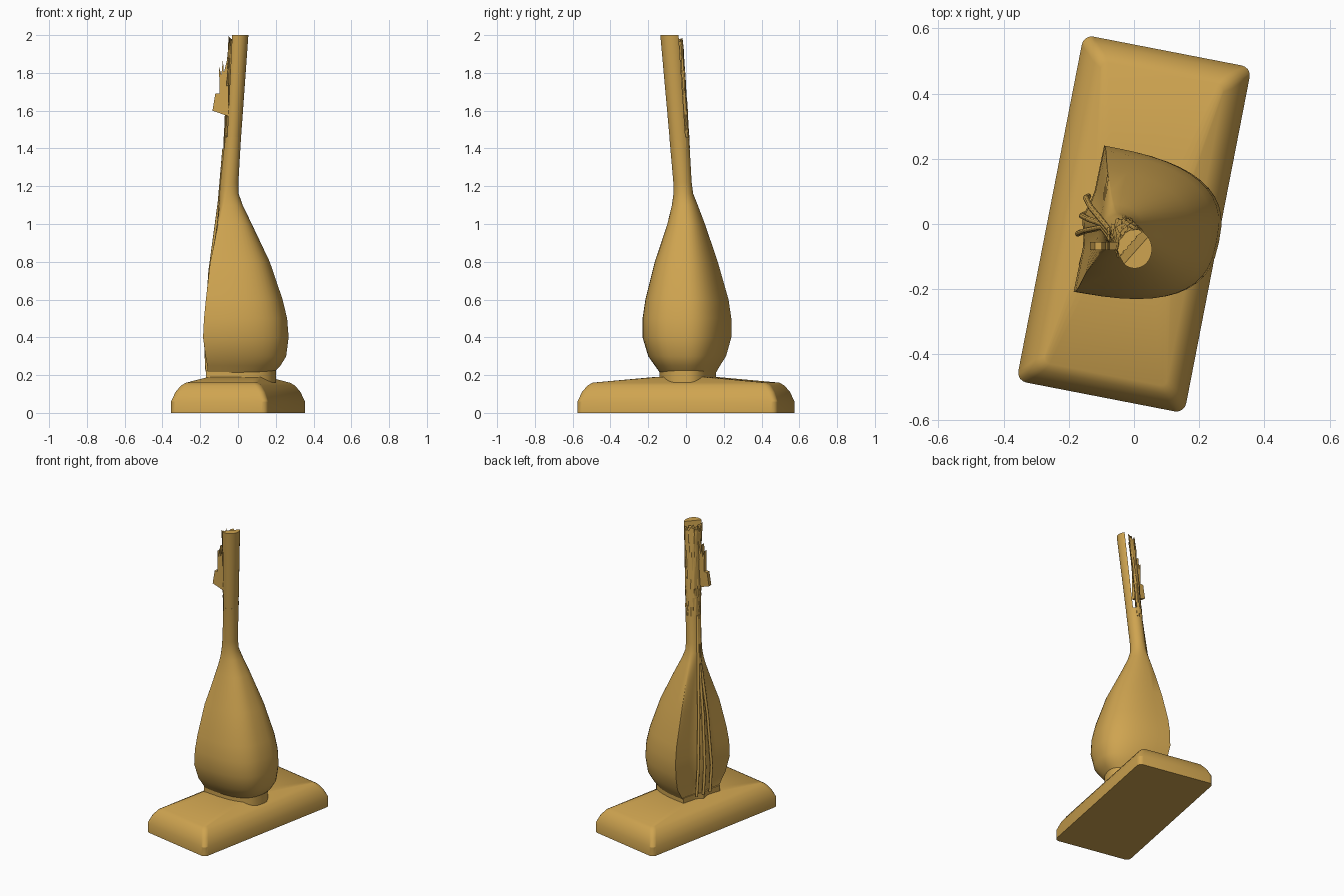
import bpy, bmesh, math, random
from mathutils import Vector, Matrix

random.seed(4)
cube = bpy.data.objects.get("Cube")
if cube:
    bpy.data.objects.remove(cube, do_unlink=True)

gold = bpy.data.materials.new("golden_tan")
gold.use_nodes = True
tan = (0.62, 0.37, 0.08, 1)
gold.diffuse_color = tan
gold.node_tree.nodes["Principled BSDF"].inputs["Base Color"].default_value = tan
TURN = Matrix.Rotation(math.radians(-11), 2)
N = 48


def loft(name, rings, angle=35):
    """Skin a stack of equal-length point rings and cap both ends."""
    bm = bmesh.new()
    loops = [[bm.verts.new(p) for p in ring] for ring in rings]
    for a, b in zip(loops, loops[1:]):
        for i in range(len(a)):
            j = (i + 1) % len(a)
            bm.faces.new((a[i], a[j], b[j], b[i]))
    bm.faces.new(loops[0][::-1])
    bm.faces.new(loops[-1])
    bmesh.ops.recalc_face_normals(bm, faces=bm.faces)
    mesh = bpy.data.meshes.new(name)
    bm.to_mesh(mesh)
    bm.free()
    obj = bpy.data.objects.new(name, mesh)
    bpy.context.collection.objects.link(obj)
    mesh.materials.append(gold)
    bpy.ops.object.select_all(action='DESELECT')
    obj.select_set(True)
    bpy.context.view_layer.objects.active = obj
    bpy.ops.object.shade_smooth_by_angle(angle=math.radians(angle))
    return obj


def power(v, e):
    return math.copysign(abs(v) ** e, v)


def bowl_section():
    """Rounded back towards +x, nearly flat front towards -x, fitted to a unit box."""
    pts = []
    for i in range(N):
        a = 2 * math.pi * i / N
        c, s = math.cos(a), math.sin(a)
        if c > 0:
            p = Vector((-0.13 + 0.39 * power(c, 0.75), 0.235 * power(s, 0.75)))
        else:
            p = Vector((-0.13 - 0.02 * max(0, 1 - abs(s) * 3), 0.235 * s))
        pts.append(TURN @ p)
    lo = [min(p[k] for p in pts) for k in (0, 1)]
    hi = [max(p[k] for p in pts) for k in (0, 1)]
    return [Vector([2 * (p[k] - lo[k]) / (hi[k] - lo[k]) - 1 for k in (0, 1)]) for p in pts]


BOWL = bowl_section()
CIRCLE = [Vector((math.cos(2 * math.pi * i / N), math.sin(2 * math.pi * i / N))) for i in range(N)]


def fit(section, z, x0, x1, y0, y1):
    return [((x0 + x1) / 2 + p.x * (x1 - x0) / 2,
             (y0 + y1) / 2 + p.y * (y1 - y0) / 2, z) for p in section]


# Base slab: bevelled rim and a gently rising top
def slab_ring(z, hx, hy, r):
    pts = []
    for k, (sx, sy) in enumerate(((1, 1), (-1, 1), (-1, -1), (1, -1))):
        for t in range(5):
            a = math.pi / 2 * (k + t / 4)
            p = TURN @ Vector((sx * (hx - r) + r * math.cos(a), sy * (hy - r) + r * math.sin(a)))
            pts.append((p.x, p.y, z))
    return pts


loft("base_slab", [slab_ring(z, 0.262 - d, 0.54 - d, r) for z, d, r in (
    (0, 0, 0.03), (0.06, 0, 0.03), (0.11, 0.02, 0.03), (0.145, 0.045, 0.03), (0.16, 0.07, 0.02))]
    + [slab_ring(0.19, 0.14, 0.15, 0.05)], 25)

# Collar under the body
loft("collar", [fit(BOWL, z, -0.17, 0.2, -0.14, 0.16) for z in (0.16, 0.225)])

# Pear-shaped body flowing into the lower neck; last value blends to round
BODY = (
    (0.215, -0.16, 0.19, -0.14, 0.16, 0), (0.25, -0.163, 0.225, -0.165, 0.18, 0),
    (0.3, -0.172, 0.255, -0.2, 0.212, 0), (0.4, -0.185, 0.268, -0.23, 0.24, 0),
    (0.5, -0.18, 0.26, -0.23, 0.24, 0), (0.6, -0.17, 0.236, -0.215, 0.225, 0),
    (0.8, -0.147, 0.168, -0.165, 0.168, 0), (1, -0.122, 0.073, -0.1, 0.1, 0.2),
    (1.1, -0.107, 0.025, -0.076, 0.062, 0.5), (1.16, -0.1, 0.004, -0.067, 0.038, 0.8),
    (1.22, -0.094, 0.002, -0.067, 0.03, 1), (1.46, -0.072, 0.016, -0.088, 0.016, 1))
loft("body", [fit([b.lerp(c, k) for b, c in zip(BOWL, CIRCLE)], *box)
              for *box, k in BODY])

# Upper neck: a rounded back half and a ragged front half with a gap between
OUT = Vector((1, -1)).normalized()


def half(low, high):
    return [p + OUT * (min(max(p.dot(OUT), low), high) - p.dot(OUT)) for p in CIRCLE]


def neck_box(z):
    t = (z - 1.4) / 0.6
    return (-0.076 + 0.026 * t, 0.012 + 0.043 * t, -0.082 - 0.054 * t, 0.02 - 0.038 * t)


heights = [1.4 + 0.06 * i for i in range(11)]
loft("neck_back", [fit(half(0.1, 1), z, *neck_box(z)) for z in heights])


def ragged(ring, amount, lift):
    return [(x + random.uniform(-amount, amount), y + random.uniform(-amount, amount),
             z - random.uniform(0, lift)) for x, y, z in ring]


loft("neck_front", [ragged(fit(half(-1, -0.35), z, *neck_box(z)), 0.003,
                           0.05 if z > 1.95 else 0) for z in heights], 20)

# Broken peg plate beside the neck
PEG = ((-0.135, 1.6), (-0.05, 1.57), (-0.05, 1.9), (-0.075, 1.8), (-0.08, 1.87),
       (-0.088, 1.79), (-0.1, 1.83), (-0.098, 1.69), (-0.12, 1.69))
loft("peg_plate", [[(x, y, z) for x, z in PEG] for y in (-0.08, -0.055)], 20)


# Strings running down the flat front of the body
def cord(name, path, radius):
    rings = [[(x + radius * math.cos(a), y + radius * math.sin(a), z)
              for a in (math.pi * i / 4 for i in range(8))] for x, y, z in path]
    loft(name, rings, 60)


for n, s in enumerate((-1, 0, 1)):
    cord("string_%d" % (n + 1), [
        (-0.152 + 0.012 * s, 0.03 + 0.055 * s, 0.22), (-0.16 + 0.012 * s, 0.025 + 0.055 * s, 0.4),
        (-0.14 + 0.008 * s, 0.015 + 0.035 * s, 0.75), (-0.098, 0.01 * s, 1.12),
        (-0.074, -0.03 + 0.012 * s, 1.4)], 0.009)
